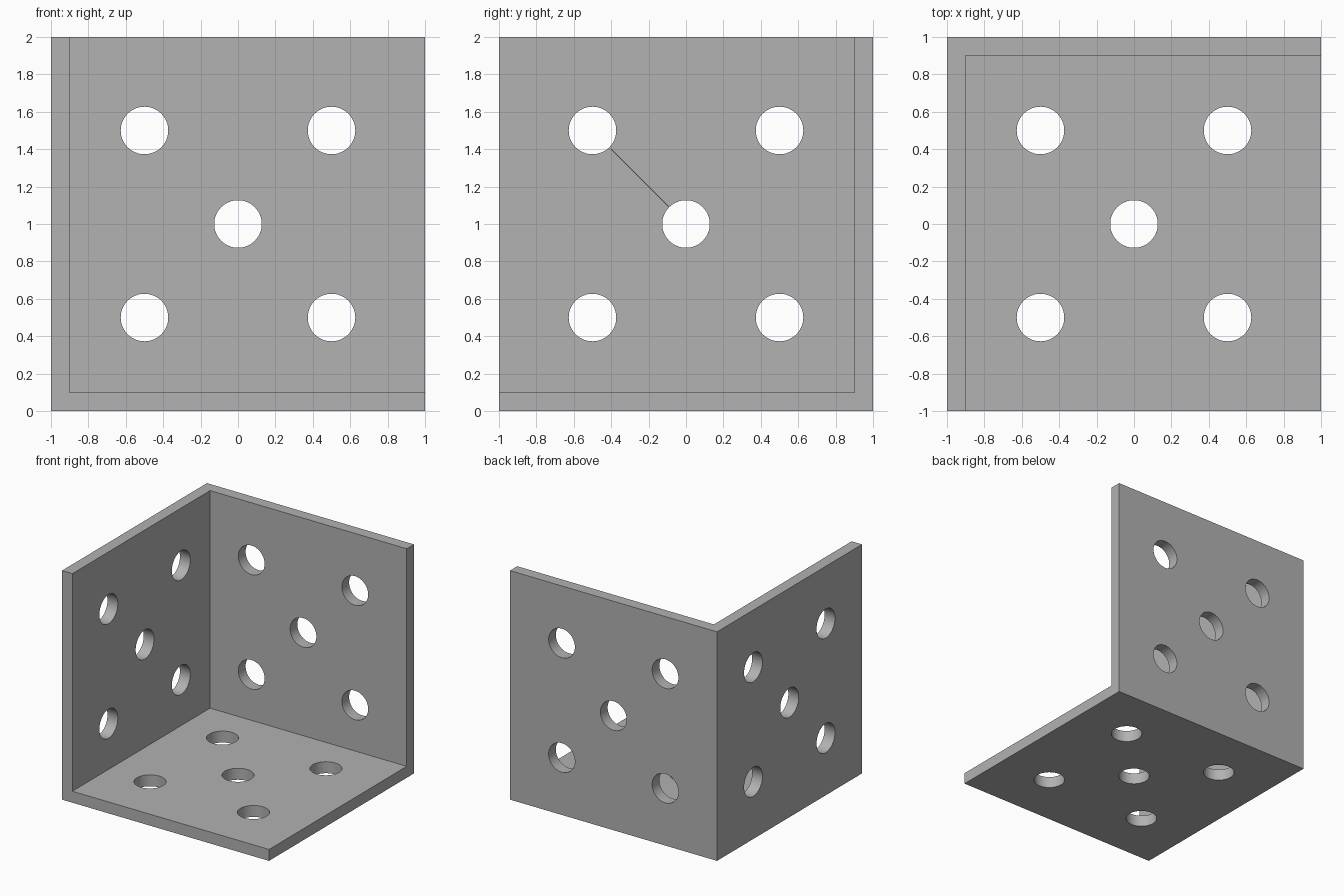
import bpy, bmesh, math
from mathutils import Matrix, Vector

if "Cube" in bpy.data.objects:
    bpy.data.objects.remove(bpy.data.objects["Cube"])

T = 0.1          # plate thickness
R = 0.127        # hole radius
HOLES = [(0, 0)] + [(a, b) for a in (-0.5, 0.5) for b in (-0.5, 0.5)]

grey = bpy.data.materials.new("mid_grey")
grey.diffuse_color = (0.445, 0.445, 0.445, 1)
grey.use_nodes = True
grey.node_tree.nodes["Principled BSDF"].inputs["Base Color"].default_value = grey.diffuse_color


def make_object(name, bm):
    mesh = bpy.data.meshes.new(name)
    bm.to_mesh(mesh)
    bm.free()
    mesh.materials.append(grey)
    obj = bpy.data.objects.new(name, mesh)
    bpy.context.collection.objects.link(obj)
    return obj


def add_box(bm, lo, hi):
    lo, hi = Vector(lo), Vector(hi)
    bmesh.ops.create_cube(bm, size=1, matrix=Matrix.Translation((lo + hi) / 2)
                          @ Matrix.Diagonal((hi - lo).to_4d()))


def add_drill(bm, loc, rot):
    bmesh.ops.create_cone(bm, cap_ends=True, segments=64, radius1=R, radius2=R,
                          depth=0.3, matrix=Matrix.Translation(loc) @ rot)


def cut(target, cutter):
    mod = target.modifiers.new("cut", 'BOOLEAN')
    mod.operation = 'DIFFERENCE'
    mod.solver = 'EXACT'
    mod.object = cutter
    bpy.context.view_layer.objects.active = target
    bpy.ops.object.modifier_apply(modifier=mod.name)
    bpy.data.objects.remove(cutter)


# Solid block, hollowed to leave a floor, a left wall and a back wall
bm = bmesh.new()
add_box(bm, (-1, -1, 0), (1, 1, 2))
bracket = make_object("corner_bracket", bm)

bm = bmesh.new()
add_box(bm, (-1 + T, -1.5, T), (1.5, 1 - T, 2.5))
cut(bracket, make_object("hollow_cutter", bm))

# Five holes through each plate
along_x = Matrix.Rotation(math.pi / 2, 4, 'Y')
along_y = Matrix.Rotation(math.pi / 2, 4, 'X')
bm = bmesh.new()
for a, b in HOLES:
    add_drill(bm, (a, b, T / 2), Matrix.Identity(4))
    add_drill(bm, (-1 + T / 2, a, 1 + b), along_x)
    add_drill(bm, (a, 1 - T / 2, 1 + b), along_y)
cut(bracket, make_object("hole_cutter", bm))

# Smooth hole walls, sharp edges elsewhere
bracket.select_set(True)
bpy.context.view_layer.objects.active = bracket
bpy.ops.object.shade_smooth_by_angle(angle=math.radians(30))
